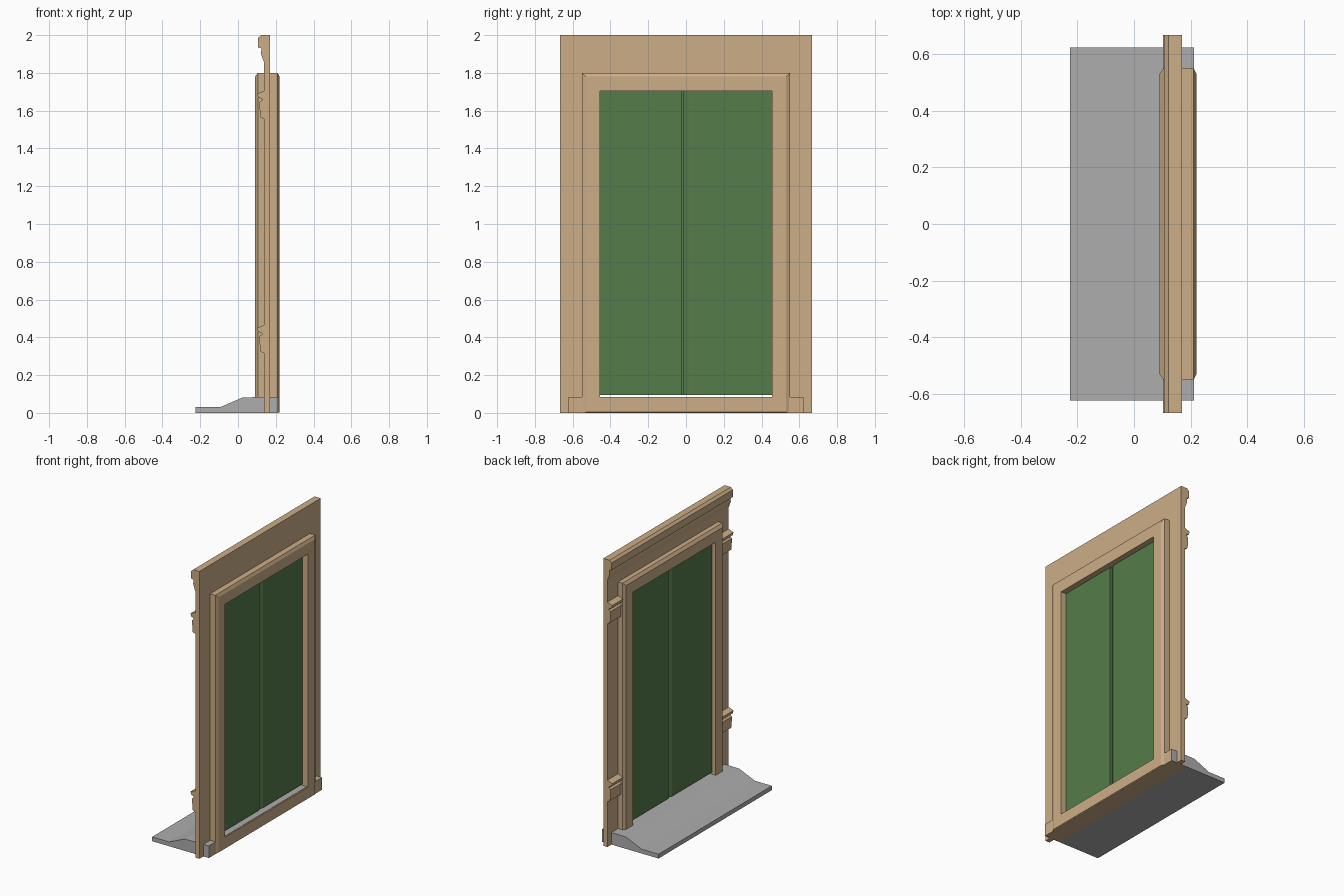
import bpy, bmesh
from mathutils import Vector

if "Cube" in bpy.data.objects:
    bpy.data.objects.remove(bpy.data.objects["Cube"])


def material(name, colour):
    m = bpy.data.materials.new(name)
    m.diffuse_color = (*colour, 1)
    m.use_nodes = True
    m.node_tree.nodes["Principled BSDF"].inputs["Base Color"].default_value = m.diffuse_color
    return m


TAN = material("tan_stone", (0.60, 0.42, 0.24))
GREEN = material("green_paint", (0.09, 0.20, 0.07))
GREY = material("grey_stone", (0.42, 0.42, 0.42))


def finish(name, bm, *mats):
    bmesh.ops.recalc_face_normals(bm, faces=bm.faces)
    me = bpy.data.meshes.new(name)
    bm.to_mesh(me)
    bm.free()
    for m in mats:
        me.materials.append(m)
    ob = bpy.data.objects.new(name, me)
    bpy.context.collection.objects.link(ob)
    return ob


def extrude(name, points, direction, mat):
    """Extrude a closed list of 3D points along a direction."""
    bm = bmesh.new()
    face = bm.faces.new([bm.verts.new(p) for p in points])
    new = bmesh.ops.extrude_face_region(bm, geom=[face])["geom"]
    bmesh.ops.translate(bm, vec=Vector(direction),
                        verts=[v for v in new if isinstance(v, bmesh.types.BMVert)])
    return finish(name, bm, mat)


def along_y(name, profile, y0, y1, mat):
    return extrude(name, [(x, y0, z) for x, z in profile], (0, y1 - y0, 0), mat)


# Lintel with the moulded cornice on its outer face
cornice = [(0.17, 1.79), (0.17, 2.0), (0.122, 2.0), (0.106, 1.985), (0.106, 1.935),
           (0.124, 1.93), (0.122, 1.90), (0.138, 1.855), (0.138, 1.79)]
along_y("lintel_cornice", cornice, -0.667, 0.667, TAN)

# Side pilasters, each with two small moulded brackets
bracket = [(0.138, 0.0), (0.117, 0.012), (0.113, 0.09), (0.126, 0.10),
           (0.126, 0.108), (0.106, 0.115), (0.102, 0.135), (0.138, 0.15)]
pilaster = [(0.17, 1.79), (0.17, 0.0), (0.138, 0.0)]
for base in (0.315, 1.555):
    pilaster += [(x, z + base) for x, z in bracket]
pilaster.append((0.138, 1.79))
for side, name in ((-1, "pilaster_front"), (1, "pilaster_back")):
    along_y(name, pilaster, side * 0.54, side * 0.667, TAN)

# Chamfered inner frame: a cross-section (inset, x, bottom height) swept round a rectangle
section = [(0, 0.105, 0), (0, 0.21, 0), (0.02, 0.22, 0.004),
           (0.095, 0.22, 0.083), (0.095, 0.09, 0.083), (0.02, 0.09, 0.004)]
bm = bmesh.new()
rings = []
for inset, x, low in section:
    w, top = 0.55 - inset, 1.8 - inset
    rings.append([bm.verts.new((x, y, z)) for y, z in
                  ((-w, low), (w, low), (w, top), (-w, top))])
for a, b in zip(rings, rings[1:] + rings[:1]):
    for i in range(4):
        j = (i + 1) % 4
        bm.faces.new((a[i], a[j], b[j], b[i]))
finish("inner_frame", bm, TAN)

# Two shutter leaves with a rebated, bevelled meeting edge
leaf = [(-0.03, 0.456), (0.03, 0.456), (0.03, 0.017), (0.015, -0.014),
        (0.0, -0.014), (0.0, 0.02), (-0.03, 0.02)]
for s, name in ((1, "shutter_back"), (-1, "shutter_front")):
    extrude(name, [(0.15 + s * x, s * y, 0.096) for x, y in leaf], (0, 0, 1.615), GREEN)

# Sloping sill; its inner face and the underside below the frame are tan
sill_profile = [(-0.225, 0), (-0.225, 0.03), (-0.095, 0.03), (0.025, 0.082),
                (0.212, 0.085), (0.212, 0), (0.09, 0)]
sill = along_y("window_sill", sill_profile, -0.623, 0.623, GREY)
sill.data.materials.append(TAN)
for f in sill.data.polygons:
    c = f.center
    if c.x > 0.2 or (f.normal.z < -0.9 and c.x > 0.09):
        f.material_index = 1
